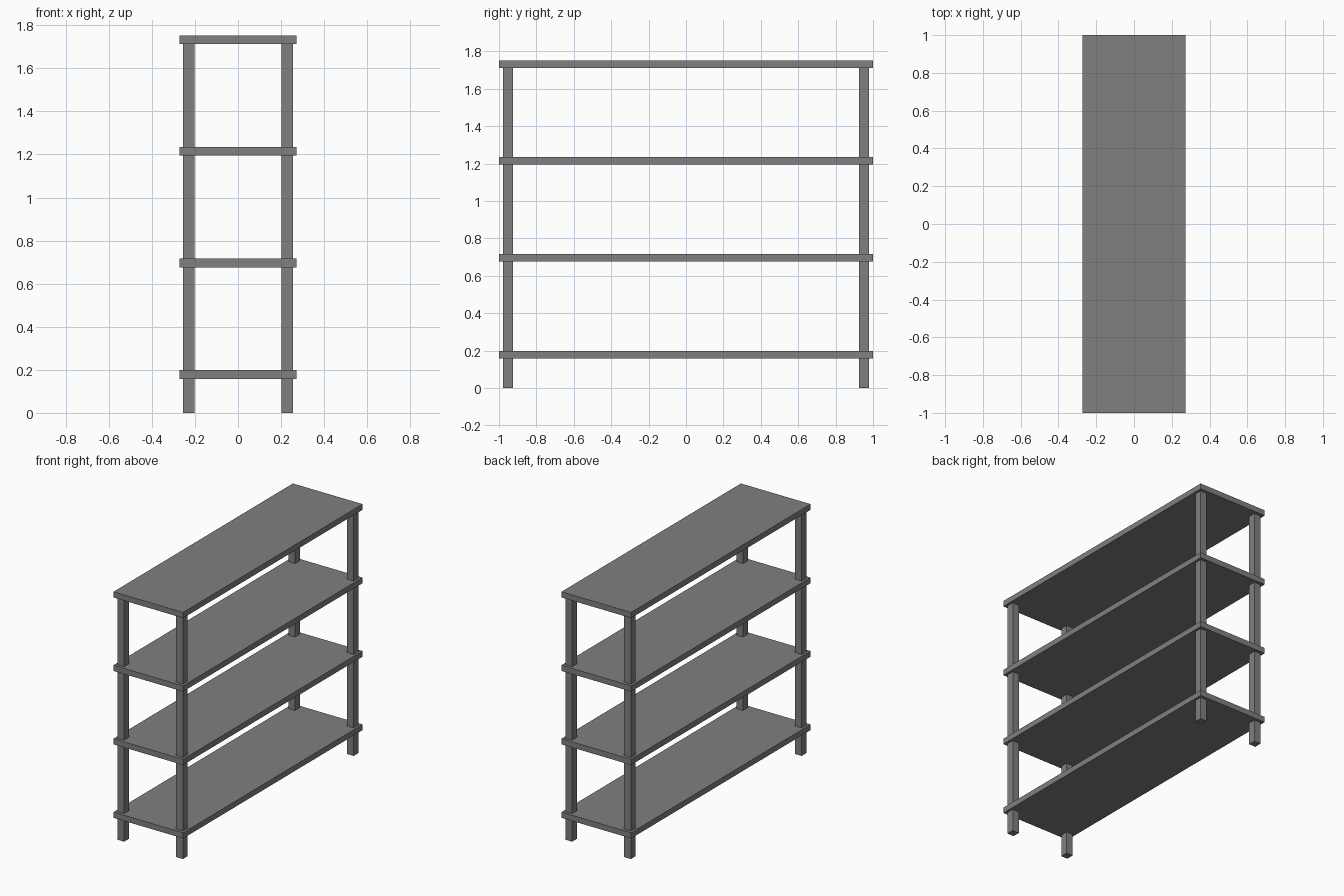
import bpy

if "Cube" in bpy.data.objects:
    bpy.data.objects.remove(bpy.data.objects["Cube"])

grey = bpy.data.materials.new("warm grey metal")
grey.diffuse_color = (0.22, 0.21, 0.215, 1.0)
grey.use_nodes = True
grey.node_tree.nodes["Principled BSDF"].inputs["Base Color"].default_value = grey.diffuse_color


def box(name, lo, hi):
    """Axis-aligned box between two corners."""
    centre = [(a + b) / 2 for a, b in zip(lo, hi)]
    size = [b - a for a, b in zip(lo, hi)]
    bpy.ops.mesh.primitive_cube_add(size=1, location=centre)
    ob = bpy.context.object
    ob.name = name
    ob.scale = size
    bpy.ops.object.transform_apply(location=False, rotation=False, scale=True)
    ob.data.materials.append(grey)
    return ob


TOP, THICK, STEP = 1.752, 0.04, 0.518

# Four evenly spaced shelf boards
for i in range(4):
    z = TOP - STEP * (3 - i)
    box(f"shelf_{i + 1}", (-0.272, -1.0, z - THICK), (0.272, 1.0, z))

# Four square corner posts, ending inside the top board
for sx, xname in ((-1, "left"), (1, "right")):
    for sy, yname in ((-1, "front"), (1, "back")):
        x, y = sx * 0.229, sy * 0.952
        box(f"{yname}_{xname}_post", (x - 0.026, y - 0.027, 0), (x + 0.026, y + 0.027, TOP - THICK / 2))
